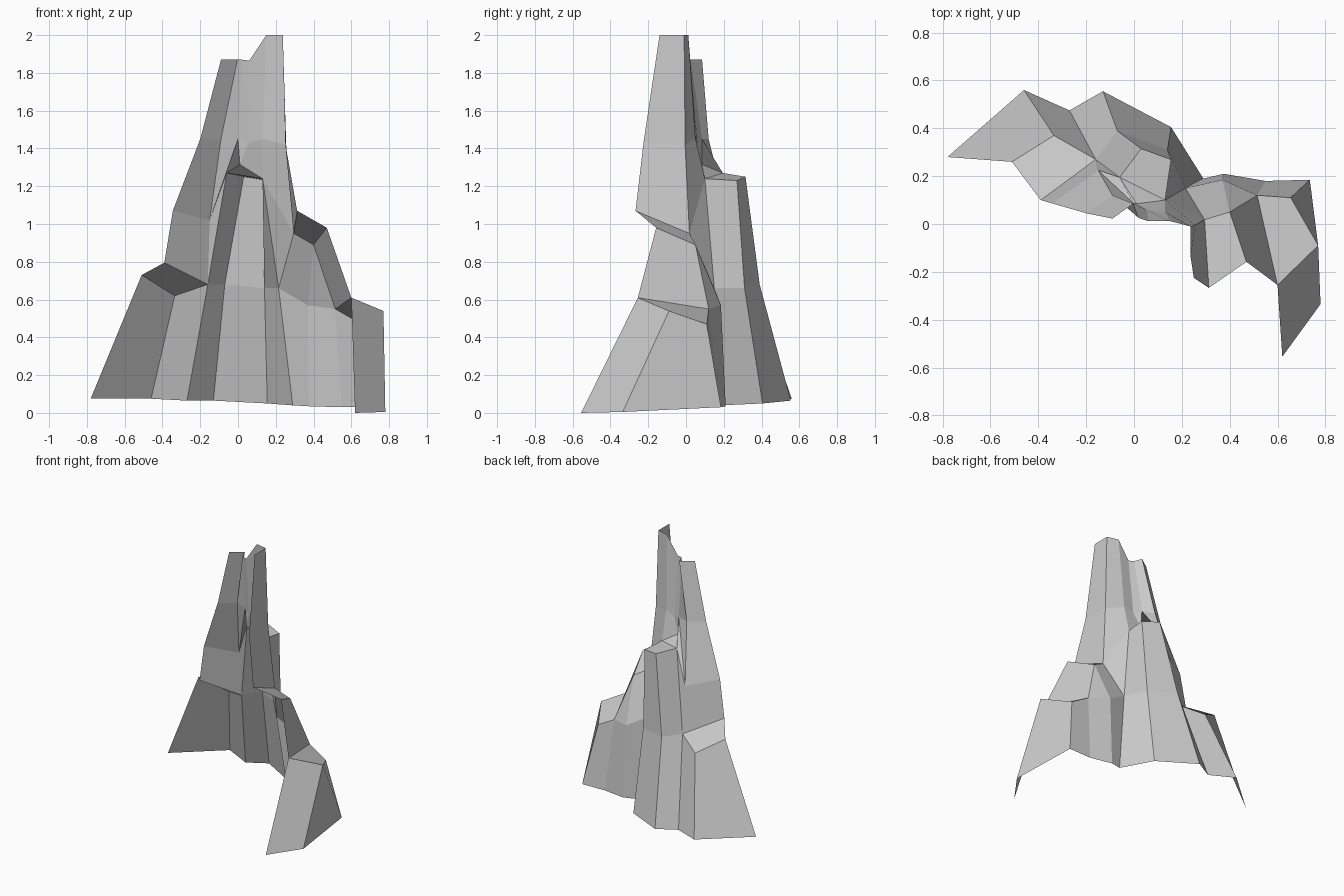
import bpy

if "Cube" in bpy.data.objects:
    bpy.data.objects.remove(bpy.data.objects["Cube"])


def loft(name, *rows):
    """Skin stacked rows of points with flat panels; repeated points pinch a panel to a triangle."""
    verts, faces = [], []

    def index(p):
        if p not in verts:
            verts.append(p)
        return verts.index(p)

    for low, high in zip(rows, rows[1:]):
        for j in range(len(low) - 1):
            ring = [index(p) for p in (low[j], high[j], high[j + 1], low[j + 1])]
            face = list(dict.fromkeys(ring))
            if len(face) > 2:
                faces.append(face)
    mesh = bpy.data.meshes.new(name)
    mesh.from_pydata(verts, [], faces)
    mesh.update()
    obj = bpy.data.objects.new(name, mesh)
    bpy.context.collection.objects.link(obj)
    return obj


# Foot line and rim of the lowest wall, left to right
foot = [(-.78, .28, .075), (-.46, .56, .075), (-.27, .475, .065), (-.13, .555, .065),
        (.155, .405, .05), (.29, .19, .04), (.375, .21, .035), (.55, .18, .03),
        (.735, .185, .03), (.78, -.335, .005), (.62, -.555, 0)]
rim = [(-.51, .26, .73), (-.335, .37, .62), (-.16, .27, .68), (-.07, .39, .68),
       (.14, .31, .66), (.215, .15, .66), (.37, .185, .57), (.515, .12, .55),
       (.655, .11, .47), (.77, -.09, .54), (.60, -.255, .61)]
loft("foot_wall", foot, rim)

# Low ledges at both ends
left_back = (-.39, .10, .795)
loft("left_ledge", rim[0:2], [left_back, rim[2]])
loft("right_ledge", rim[8:10], [rim[7], rim[10]])

# Right shoulder wall and its ledge
tower_foot, shoulder = (.295, .018, .95), (.40, .05, .89)
shoulder_end, tower_end = (.47, -.158, .98), (.313, -.267, 1.07)
loft("right_shoulder", [rim[5], rim[6], rim[7], rim[10]],
     [tower_foot, shoulder, shoulder, shoulder_end])
loft("shoulder_ledge", [shoulder, shoulder_end], [tower_foot, tower_end])

# Central butte: wall and sloping top
crack_foot = (-.15, .225, 1.02)
butte = [(-.06, .195, 1.27), (.03, .315, 1.25), (.155, .27, 1.23), (.13, .10, 1.24)]
crack_floor = (.01, .085, 1.315)
loft("butte_wall", [rim[2], rim[2], rim[3], rim[4], rim[5], rim[5]],
     [crack_foot, *butte, tower_foot])
loft("butte_top", butte[1:3], [butte[0], butte[3]], [crack_floor, crack_floor])

# Left tower
left_mid, left_top = (-.09, .12, 1.45), (-.003, .085, 1.87)
loft("left_tower", [left_back, rim[2]], [(-.345, .087, 1.07), crack_foot],
     [(-.20, .045, 1.45), left_mid], [(-.09, .023, 1.87), left_top])

# Crack between the towers
crack_mid, crack_top = (0, .085, 1.45), (.02, .025, 1.87)
gap_mid, gap_top = (.055, .058, 1.43), (.06, .012, 1.865)
loft("tower_crack", [crack_foot, crack_foot, butte[0]], [left_mid, crack_mid, crack_floor],
     [left_mid, crack_mid, gap_mid], [left_top, crack_top, gap_top])

# Tall right tower
loft("right_tower", [crack_floor, butte[3], tower_foot, tower_end],
     [gap_mid, (.13, .05, 1.45), (.255, -.005, 1.42), (.25, -.225, 1.43)],
     [gap_top, (.15, .012, 2), (.237, -.01, 2), (.237, -.14, 2)])
